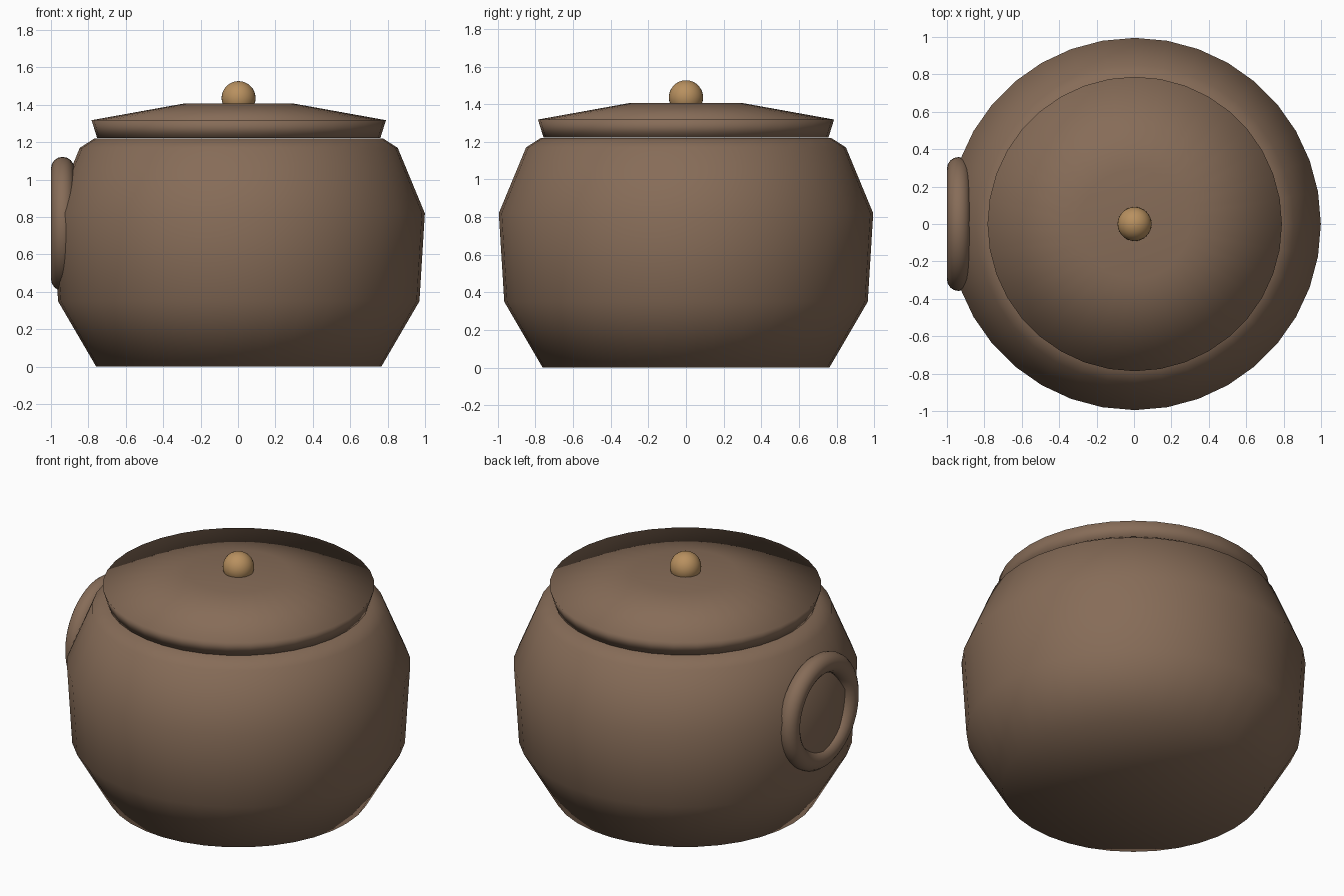
import bpy, bmesh
from math import cos, sin, tau, pi

if "Cube" in bpy.data.objects:
    bpy.data.objects.remove(bpy.data.objects["Cube"])

SIDES = 36


def material(name, rgb):
    m = bpy.data.materials.new(name)
    m.diffuse_color = (*rgb, 1)
    m.use_nodes = True
    m.node_tree.nodes["Principled BSDF"].inputs["Base Color"].default_value = m.diffuse_color
    return m


clay = material("brown_clay", (0.24, 0.15, 0.097))
wood = material("tan_knob", (0.48, 0.28, 0.115))


def lathe(name, profile, mat, x=0.0):
    """Spin an (r, z) profile around z; points with r = 0 become poles."""
    bm = bmesh.new()
    rings = []
    for r, z in profile:
        if r == 0:
            rings.append([bm.verts.new((x, 0, z))] * SIDES)
        else:
            rings.append([bm.verts.new((x + r * cos(tau * i / SIDES), r * sin(tau * i / SIDES), z))
                          for i in range(SIDES)])
    for a, b in zip(rings, rings[1:]):
        for i in range(SIDES):
            j = (i + 1) % SIDES
            bm.faces.new(list(dict.fromkeys((a[i], a[j], b[j], b[i]))))
    bmesh.ops.recalc_face_normals(bm, faces=bm.faces)
    me = bpy.data.meshes.new(name)
    bm.to_mesh(me)
    bm.free()
    ob = bpy.data.objects.new(name, me)
    bpy.context.collection.objects.link(ob)
    finish(ob, name, mat)


def finish(ob, name, mat):
    ob.name = name
    ob.data.materials.append(mat)
    ob.data.shade_smooth()


# Pot body, closed base and shoulder
lathe("pot_body", [(0, 0), (0.762, 0), (0.966, 0.35), (0.995, 0.82),
                   (0.85, 1.17), (0.772, 1.22), (0, 1.22)], clay, 0.004)

# Lid with flared rim and shallow cone
lathe("lid", [(0, 1.222), (0.757, 1.222), (0.787, 1.318), (0.293, 1.407), (0, 1.407)], clay, 0.004)

# Round knob
bpy.ops.mesh.primitive_uv_sphere_add(segments=32, ring_count=16, radius=0.091, location=(0.003, 0, 1.436))
finish(bpy.context.object, "knob", wood)

# Ring handle on the left side
bpy.ops.mesh.primitive_torus_add(major_segments=48, minor_segments=16, major_radius=0.296,
                                 minor_radius=0.062, location=(-0.938, 0, 0.764), rotation=(0, pi / 2, 0))
finish(bpy.context.object, "ring_handle", clay)
